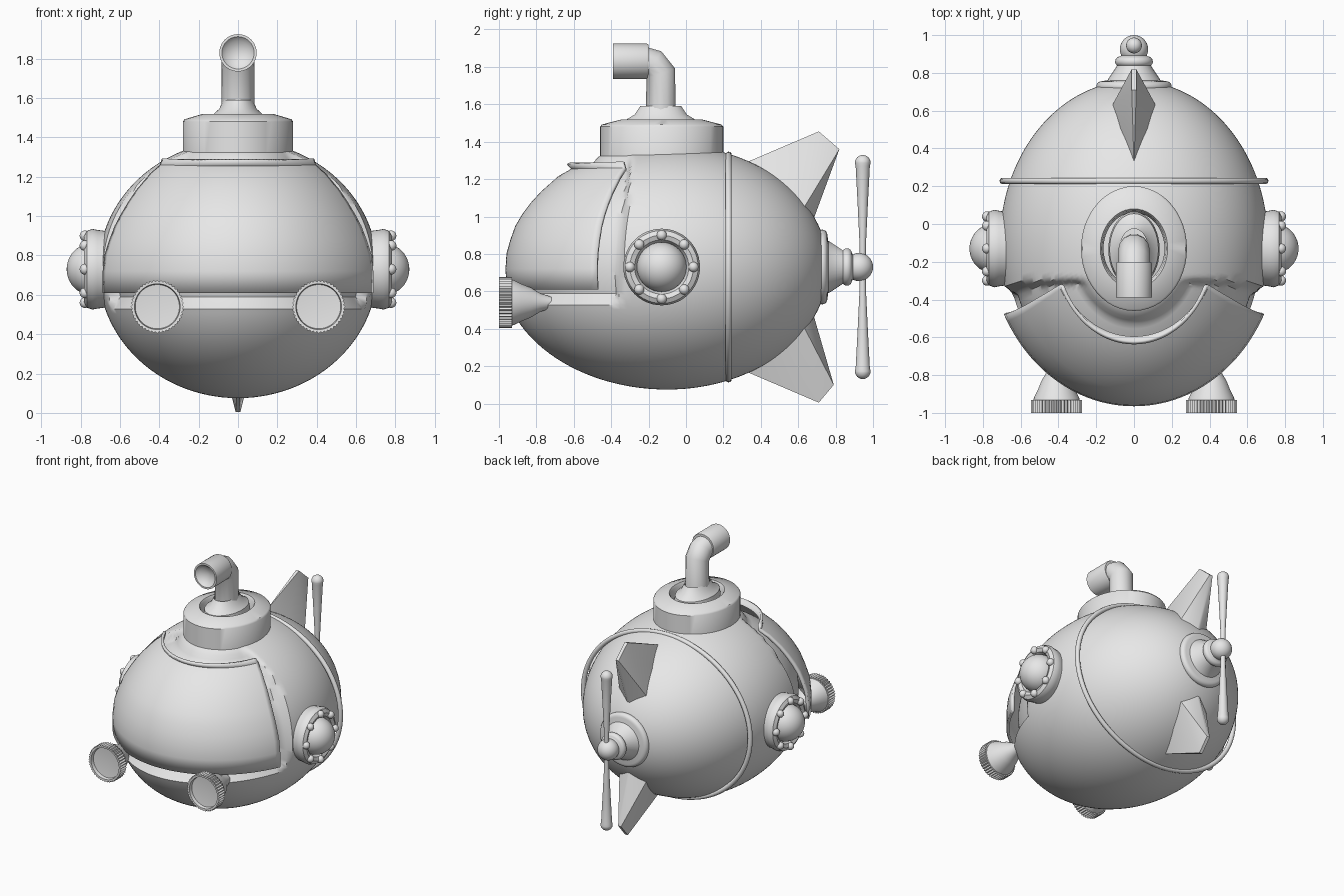
import bpy, bmesh, math
from math import sin, cos, pi, radians
from mathutils import Vector

if "Cube" in bpy.data.objects:
    bpy.data.objects.remove(bpy.data.objects["Cube"])

grey = bpy.data.materials.new("plain_grey")
grey.use_nodes = True
grey.diffuse_color = (0.8, 0.8, 0.8, 1)
grey.node_tree.nodes["Principled BSDF"].inputs["Base Color"].default_value = (0.8, 0.8, 0.8, 1)

MID = 0.73          # height of the hull axis
CY = -0.1           # widest station of the hull
parts = []


def finish(name, bm):
    """Turn a bmesh into a named object."""
    bmesh.ops.remove_doubles(bm, verts=bm.verts, dist=0.0002)
    bmesh.ops.recalc_face_normals(bm, faces=bm.faces)
    mesh = bpy.data.meshes.new(name)
    bm.to_mesh(mesh)
    bm.free()
    mesh.materials.append(grey)
    obj = bpy.data.objects.new(name, mesh)
    bpy.context.collection.objects.link(obj)
    parts.append(obj)
    return obj


def skin(bm, rows, closed):
    """Join rows of points with quads."""
    rows = [[bm.verts.new(p) for p in row] for row in rows]
    n = len(rows[0])
    for a, b in zip(rows, rows[1:]):
        for i in range(n if closed else n - 1):
            j = (i + 1) % n
            bm.faces.new((a[i], a[j], b[j], b[i]))


def lathe(name, profile, origin, axis=(0, 0, 1), squash=1.0, n=40, teeth=0.0):
    """Spin (radius, height) pairs around an axis; teeth ribs the widest rings."""
    rot = Vector((0, 0, 1)).rotation_difference(Vector(axis)).to_matrix()
    widest = max(r for r, h in profile)
    rows = []
    for r, h in profile:
        row = []
        for i in range(n):
            q = r - (teeth if i % 2 and r == widest else 0)
            t = 2 * pi * i / n
            row.append(Vector(origin) + rot @ Vector((q * cos(t) * squash, q * sin(t), h)))
        rows.append(row)
    bm = bmesh.new()
    skin(bm, rows, True)
    bmesh.ops.dissolve_degenerate(bm, dist=0.0001, edges=bm.edges)
    return finish(name, bm)


def arc(radius, height, start, end, steps=10, base=0.0):
    """Profile points along a circular arc, angles in degrees from the equator."""
    angles = [radians(start + (end - start) * i / steps) for i in range(steps + 1)]
    return [(base + radius * cos(a), height + radius * sin(a)) for a in angles]


# Hull, with a shallow recess behind the windscreen
def ramp(v):
    return max(0.0, min(1.0, v / 0.04))


bm = bmesh.new()
bmesh.ops.create_uvsphere(bm, u_segments=144, v_segments=80, radius=1)
for v in bm.verts:
    c = v.co
    p = Vector((c.x * 0.71, c.y * (0.89 if c.y < 0 else 0.86), c.z * 0.655))
    y, z = p.y + CY, p.z + MID
    side = -0.36 + (z - 0.54) * 0.09
    depth = ramp(side - y) * ramp(z - 0.53) * ramp(1.33 - z)
    v.co = p * (1 - 0.08 * depth) + Vector((0, CY, MID))
finish("hull", bm)

# Windscreen: elliptical rows (height, half width, half depth), lip at the top
screen = [(0.61, 0.747, 0.84), (0.72, 0.745, 0.845), (0.8, 0.735, 0.84),
          (0.87, 0.71, 0.82), (0.94, 0.68, 0.795), (1.0, 0.645, 0.76),
          (1.06, 0.605, 0.715), (1.12, 0.56, 0.66), (1.2, 0.485, 0.57),
          (1.25, 0.425, 0.495), (1.29, 0.41, 0.52)]
span = radians(64)
bm = bmesh.new()
skin(bm, [[(a * sin(span * i / 24), CY - b * cos(span * i / 24), z)
           for i in range(-24, 25)] for z, a, b in screen], False)
windscreen = finish("windscreen", bm)
thick = windscreen.modifiers.new("thickness", "SOLIDIFY")
thick.thickness = 0.02
thick.offset = -1

# Band around the hull
bm = bmesh.new()
skin(bm, [[((0.695 + r) * cos(t), 0.228 + h, MID + (0.6 + r) * sin(t))
           for t in [2 * pi * i / 96 for i in range(96)]]
          for r, h in arc(0.017, 0, 0, 360, 10)], True)
finish("hull_band", bm)

# Turret and the flared foot of the periscope
lathe("turret", [(0.33, 1.26), (0.33, 1.48), (0.32, 1.492), (0.21, 1.52),
                 (0.2, 1.505), (0.19, 1.44)], (0, -0.13, 0), squash=0.85, n=48)
lathe("periscope_foot", [(0.2, 1.47), (0.19, 1.515), (0.14, 1.545), (0.11, 1.59)],
      (0, -0.135, 0), squash=0.68)

# Periscope tube with a bent top
curve = bpy.data.curves.new("periscope_tube", "CURVE")
curve.dimensions = "3D"
curve.bevel_depth = 0.083
curve.bevel_resolution = 5
path = [(-0.135, 1.47), (-0.135, 1.765), (-0.175, 1.815), (-0.24, 1.83)]
line = curve.splines.new("POLY")
line.points.add(len(path) - 1)
for point, (y, z) in zip(line.points, path):
    point.co = (0, y, z, 1)
curve.materials.append(grey)
tube = bpy.data.objects.new("periscope_tube", curve)
bpy.context.collection.objects.link(tube)
parts.append(tube)
lathe("periscope_eye", [(0, 0), (0.09, 0), (0.095, 0.01), (0.095, 0.19),
                        (0.082, 0.19), (0.06, 0.165), (0, 0.15)],
      (0, -0.2, 1.83), (0, -1, 0))

for side, word in ((1, "left"), (-1, "right")):
    # Porthole ring, dome and bolts
    out = (side, 0, 0)
    lathe(word + "_porthole_ring", [(0.19, 0.64), (0.2, 0.715), (0.205, 0.74), (0.195, 0.768),
                                    (0.17, 0.782), (0.145, 0.772), (0.13, 0.74)],
          (0, -0.13, MID), out, n=48)
    lathe(word + "_porthole_dome", arc(0.133, 0.738, 0, 90), (0, -0.13, MID), out)
    bm = bmesh.new()
    for i in range(8):
        t = 2 * pi * i / 8
        made = bmesh.ops.create_uvsphere(bm, u_segments=16, v_segments=10, radius=0.027)
        spot = (side * 0.778, -0.13 + 0.17 * cos(t), MID + 0.17 * sin(t))
        bmesh.ops.translate(bm, verts=made["verts"], vec=spot)
    finish(word + "_porthole_bolts", bm)

    # Headlight: bell and ribbed rim with a sunken lens
    spot = (side * 0.41, 0, 0.54)
    lathe(word + "_headlight_bell", [(0.03, 0.72), (0.05, 0.78), (0.08, 0.83), (0.1, 0.88),
                                     (0.12, 0.92), (0.125, 0.94)], spot, (0, -1, 0))
    lathe(word + "_headlight_rim", [(0.11, 0.93), (0.136, 0.931), (0.136, 1.0), (0.116, 0.999),
                                    (0.112, 0.975), (0, 0.965)], spot, (0, -1, 0),
          n=88, teeth=0.009)

# Tail fins: wedge hulls, mirrored above and below the axis
for flip, word in ((1, "upper"), (-1, "lower")):
    bm = bmesh.new()
    for x, y, z in ((0, 0.3, 0.55), (0.012, 0.71, 0.725), (0.012, 0.82 if flip > 0 else 0.79, 0.63),
                    (0.12, 0.62, 0.3), (0.08, 0.47, 0.42), (0.01, 0.68, 0.25), (0, 0.5, 0.2)):
        for s in (1, -1):
            bm.verts.new((x * s, y, MID + flip * z))
    bmesh.ops.remove_doubles(bm, verts=bm.verts, dist=0.001)
    bmesh.ops.convex_hull(bm, input=bm.verts)
    bmesh.ops.delete(bm, geom=[v for v in bm.verts if not v.link_faces], context="VERTS")
    finish(word + "_fin", bm)

# Propeller hub, collar rings, nose ball and blades
AFT = (0, 1, 0)
hub = (0, 0, MID)
lathe("hub_plate", [(0.17, 0.66)] + arc(0.028, 0.728, -90, 90, 8, 0.172) + [(0.13, 0.762)],
      hub, AFT, n=48)
lathe("hub_cone", [(0.15, 0.74), (0.135, 0.77), (0.085, 0.845), (0.085, 0.86)], hub, AFT)
lathe("hub_collar", [(0.06, 0.832)] + arc(0.027, 0.86, -90, 90, 8, 0.073) + [(0.06, 0.9)],
      hub, AFT)
lathe("hub_ball", arc(0.075, 0.925, -90, 90, 16), hub, AFT, n=32)
for flip, word in ((1, "upper"), (-1, "lower")):
    lathe(word + "_propeller_blade",
          [(0.016, 0.03), (0.018, 0.14), (0.028, 0.35), (0.038, 0.54)] + arc(0.042, 0.557, 0, 90, 8),
          (0, 0.945, MID), (0, 0, flip), n=24)

# Smooth shading that keeps creases
bpy.ops.object.select_all(action="DESELECT")
tube.select_set(True)
bpy.context.view_layer.objects.active = tube
bpy.ops.object.convert(target="MESH")
for obj in parts:
    obj.select_set(True)
bpy.ops.object.shade_smooth_by_angle(angle=radians(38))
